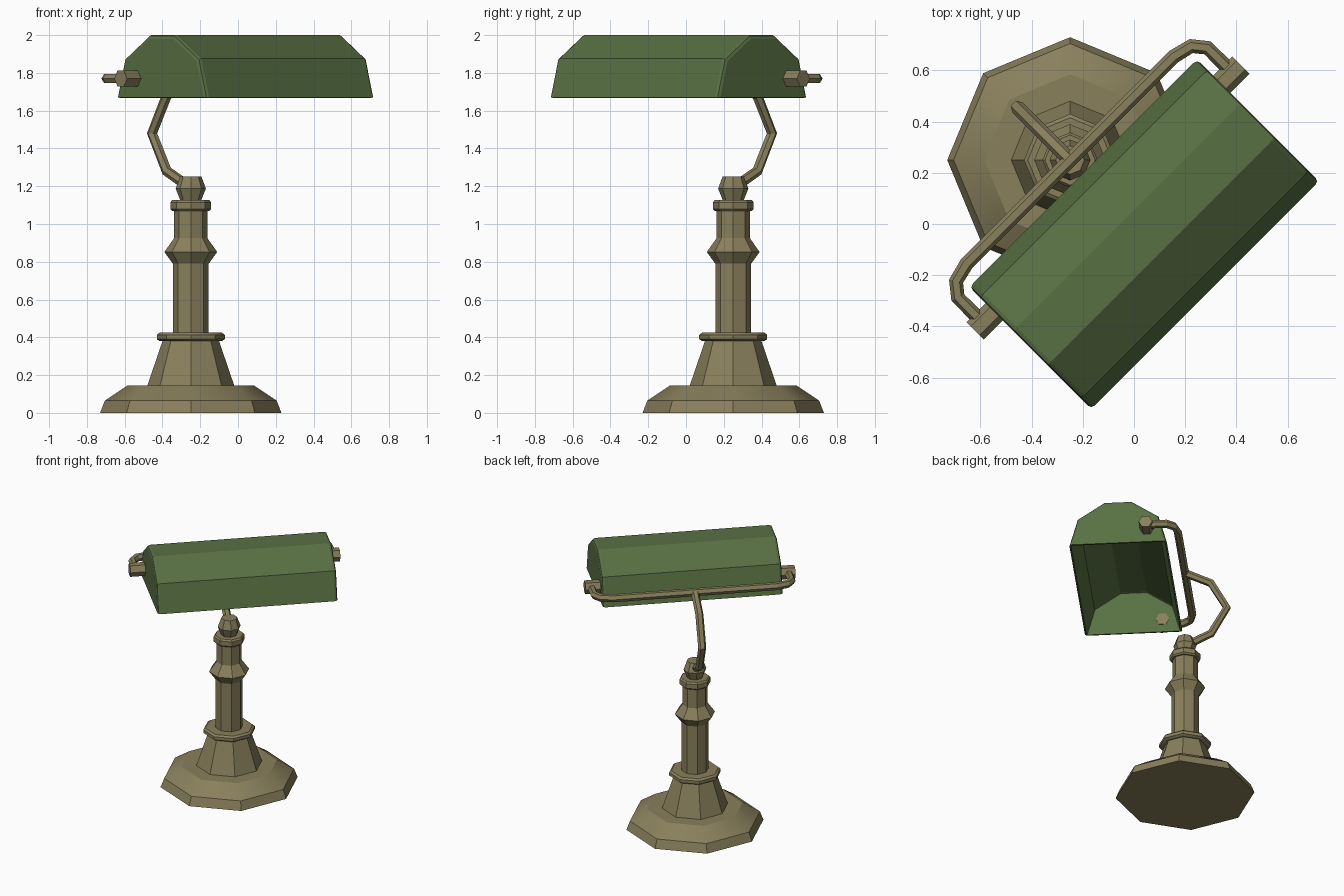
import bpy, bmesh, math
from mathutils import Matrix

cube = bpy.data.objects.get("Cube")
if cube:
    bpy.data.objects.remove(cube, do_unlink=True)

# The lamp faces diagonally: local x runs along the shade, local -y is forward
FRAME = Matrix.Translation((-0.25, 0.25, 0)) @ Matrix.Rotation(math.radians(45), 4, 'Z')


def material(name, color):
    m = bpy.data.materials.new(name)
    m.use_nodes = True
    m.diffuse_color = (*color, 1)
    bsdf = m.node_tree.nodes["Principled BSDF"]
    bsdf.inputs["Base Color"].default_value = (*color, 1)
    bsdf.inputs["Roughness"].default_value = 0.6
    return m


brass = material("aged brass", (0.25, 0.215, 0.107))
green = material("shade green", (0.098, 0.162, 0.056))


def place(name, data, mat):
    obj = bpy.data.objects.new(name, data)
    data.materials.append(mat)
    obj.matrix_world = FRAME
    bpy.context.collection.objects.link(obj)
    return obj


def from_bmesh(name, bm, mat):
    mesh = bpy.data.meshes.new(name)
    bm.to_mesh(mesh)
    bm.free()
    return place(name, mesh, mat)


def lathe(name, profile, sides=8):
    """Turned part from (radius, height) pairs, capped at both ends."""
    bm = bmesh.new()
    rings = []
    for r, z in profile:
        angles = [2 * math.pi * i / sides for i in range(sides)]
        rings.append([bm.verts.new((r * math.cos(a), r * math.sin(a), z)) for a in angles])
    for low, high in zip(rings, rings[1:]):
        for i in range(sides):
            j = (i + 1) % sides
            bm.faces.new((low[i], low[j], high[j], high[i]))
    bm.faces.new(rings[0][::-1])
    bm.faces.new(rings[-1])
    obj = from_bmesh(name, bm, brass)
    bpy.ops.object.select_all(action='DESELECT')
    obj.select_set(True)
    bpy.context.view_layer.objects.active = obj
    bpy.ops.object.shade_smooth_by_angle(angle=math.radians(30))
    return obj


def tube(name, points, radius):
    """Six-sided tube along a path."""
    curve = bpy.data.curves.new(name, 'CURVE')
    curve.dimensions = '3D'
    curve.bevel_depth = radius
    curve.bevel_resolution = 1
    curve.use_fill_caps = True
    spline = curve.splines.new('POLY')
    spline.points.add(len(points) - 1)
    for p, co in zip(spline.points, points):
        p.co = (*co, 1)
    spline.use_smooth = False
    return place(name, curve, brass)


# Foot, pedestal and column
lathe("foot", [(0.48, 0), (0.455, 0.065), (0.335, 0.145)])
lathe("pedestal", [(0.23, 0.145), (0.148, 0.385)])
lathe("pedestal_collar", [(0.165, 0.38), (0.18, 0.39), (0.18, 0.413), (0.165, 0.425)])
lathe("column", [(0.095, 0.42), (0.095, 0.79), (0.14, 0.852), (0.088, 0.925), (0.088, 1.08)])
lathe("column_cap", [(0.098, 1.07), (0.108, 1.08), (0.108, 1.115), (0.098, 1.127)])
lathe("finial", [(0.055, 1.125), (0.08, 1.187), (0.056, 1.252)])

# Bowed arm behind the column
tube("arm", [(0, 0, 1.19), (0, 0.18, 1.28), (0, 0.29, 1.48), (0, 0.18, 1.68), (0, 0, 1.77)], 0.028)

# Cross bar curling forward to the shade pivots
half = [(0.57, 0), (0.65, -0.02), (0.69, -0.07), (0.69, -0.2)]
bar = [(-x, y, 1.77) for x, y in reversed(half)] + [(x, y, 1.77) for x, y in half]
tube("cross_bar", bar, 0.028)

# Hexagonal pivot knobs
for side, name in ((1, "left_knob"), (-1, "right_knob")):
    bm = bmesh.new()
    turn = Matrix.Translation((side * 0.675, -0.21, 1.77)) @ Matrix.Rotation(math.pi / 2, 4, 'Y')
    turn = turn @ Matrix.Rotation(math.pi / 2, 4, 'Z')
    bmesh.ops.create_cone(bm, cap_ends=True, segments=6, radius1=0.048, radius2=0.048,
                          depth=0.12, matrix=turn)
    # Keep a pair of corners pointing forward and back
    top = max(v.co.z for v in bm.verts) - 1.77
    if top > 0.045:
        bmesh.ops.rotate(bm, verts=bm.verts, cent=(0, -0.21, 1.77),
                         matrix=Matrix.Rotation(math.pi / 6, 3, 'X'))
    from_bmesh(name, bm, brass)

# Faceted shade, open underneath
section = [(0.337, 1.67), (0.28, 1.875), (0.095, 2.0)]
section += [(-y, z) for y, z in reversed(section)]
bm = bmesh.new()
ends = [[bm.verts.new((x, y - 0.41, z)) for y, z in section] for x in (-0.63, 0.63)]
caps = [bm.faces.new(e) for e in ends]
walls = [bm.faces.new((ends[0][i], ends[0][i - 1], ends[1][i - 1], ends[1][i])) for i in range(6)]
bmesh.ops.recalc_face_normals(bm, faces=bm.faces)
bmesh.ops.delete(bm, geom=[walls[0]], context='FACES')
rim = [e for cap in caps for e in cap.edges if not e.is_boundary]
bmesh.ops.bevel(bm, geom=rim, offset=0.02, segments=2, profile=0.5, affect='EDGES')
shade = from_bmesh("shade", bm, green)
shell = shade.modifiers.new("thickness", 'SOLIDIFY')
shell.thickness = 0.012
shell.offset = -1
